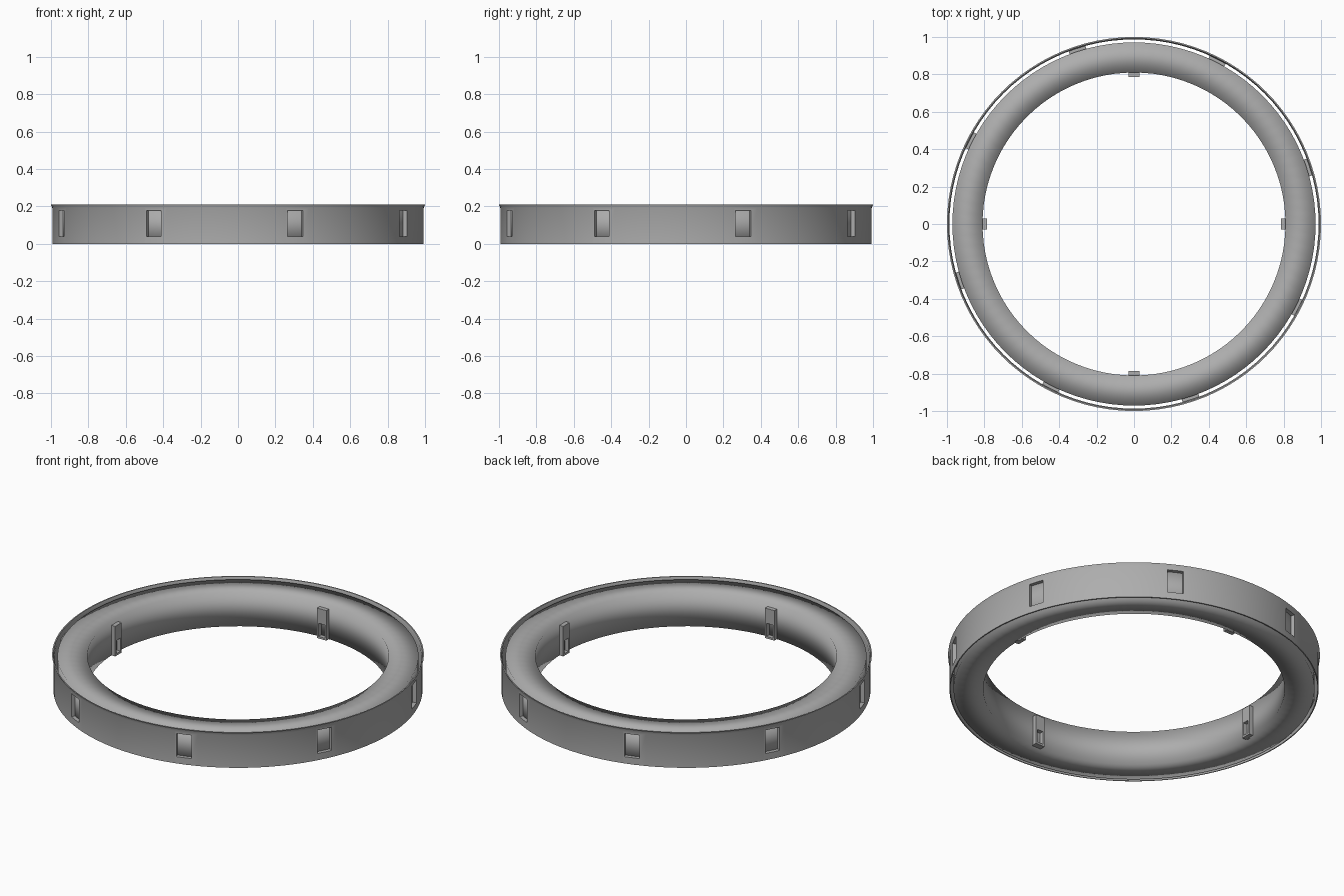
import bpy, bmesh, math
from mathutils import Matrix, Vector

if "Cube" in bpy.data.objects:
    bpy.data.objects.remove(bpy.data.objects["Cube"])

grey = bpy.data.materials.new("dark_grey")
grey.diffuse_color = (0.42, 0.42, 0.42, 1)
grey.use_nodes = True
grey.node_tree.nodes["Principled BSDF"].inputs["Base Color"].default_value = grey.diffuse_color


def finish(name, bm, smooth=None):
    bmesh.ops.recalc_face_normals(bm, faces=bm.faces)
    me = bpy.data.meshes.new(name)
    bm.to_mesh(me)
    bm.free()
    me.materials.append(grey)
    ob = bpy.data.objects.new(name, me)
    bpy.context.collection.objects.link(ob)
    if smooth:
        shade(ob, smooth)
    return ob


def shade(ob, angle):
    bpy.ops.object.select_all(action='DESELECT')
    ob.select_set(True)
    bpy.context.view_layer.objects.active = ob
    bpy.ops.object.shade_smooth_by_angle(angle=math.radians(angle))


def lathe(name, profile, n, smooth):
    """Spin a closed (radius, z) profile around the z axis."""
    bm = bmesh.new()
    rings = []
    for i in range(n):
        a = 2 * math.pi * i / n
        rings.append([bm.verts.new((r * math.cos(a), r * math.sin(a), z)) for r, z in profile])
    m = len(profile)
    for i in range(n):
        p, q = rings[i], rings[(i + 1) % n]
        for j in range(m):
            k = (j + 1) % m
            bm.faces.new((p[j], q[j], q[k], p[k]))
    return finish(name, bm, smooth)


def add_box(bm, angle, r0, r1, w0, w1, z0, z1):
    """Box spanning radius r0-r1, sideways w0-w1 and height z0-z1 at an angle."""
    size = Matrix.Diagonal((r1 - r0, w1 - w0, z1 - z0, 1))
    move = Matrix.Translation(Vector(((r0 + r1) / 2, (w0 + w1) / 2, (z0 + z1) / 2)))
    bmesh.ops.create_cube(bm, size=1, matrix=Matrix.Rotation(angle, 4, 'Z') @ move @ size)


window_angles = [math.radians(18 + 45 * i) for i in range(8)]

# Thin outer band with a slightly flared lip
band = lathe("outer_band", [(0.987, 0), (0.993, 0), (0.993, 0.192), (1.0, 0.21),
                            (0.993, 0.21), (0.987, 0.192)], 96, None)

# Window openings through the band
bm = bmesh.new()
for a in window_angles:
    add_box(bm, a, 0.94, 1.05, -0.043, 0.043, 0.04, 0.178)
cutter = finish("window_cutter", bm)
cutter.hide_render = True
mod = band.modifiers.new("windows", 'BOOLEAN')
mod.operation = 'DIFFERENCE'
mod.solver = 'EXACT'
mod.object = cutter
bpy.context.view_layer.objects.active = band
bpy.ops.object.modifier_apply(modifier=mod.name)
bpy.data.objects.remove(cutter)
shade(band, 30)

# Inner ring, softly shaded all round
lathe("inner_ring", [(0.81, 0), (0.971, 0), (0.971, 0.202), (0.81, 0.202)], 96, 180)

# Recess frames joining the windows to the inner ring
bm = bmesh.new()
for a in window_angles:
    for s in (-1, 1):
        lo, hi = sorted((s * 0.043, s * 0.047))
        add_box(bm, a, 0.955, 0.989, lo, hi, 0.036, 0.182)
    add_box(bm, a, 0.955, 0.989, -0.043, 0.043, 0.036, 0.04)
    add_box(bm, a, 0.955, 0.989, -0.043, 0.043, 0.178, 0.182)
finish("window_frames", bm)

# Four clips inside the ring, solid above and notched below
bm = bmesh.new()
for i in range(4):
    a = math.pi / 2 * i
    add_box(bm, a, 0.785, 0.818, -0.03, 0.03, 0.09, 0.178)
    for s in (-1, 1):
        lo, hi = sorted((s * 0.02, s * 0.03))
        add_box(bm, a, 0.785, 0.818, lo, hi, 0.0, 0.09)
    add_box(bm, a, 0.785, 0.818, -0.02, 0.02, 0.0, 0.012)
finish("inner_clips", bm)
